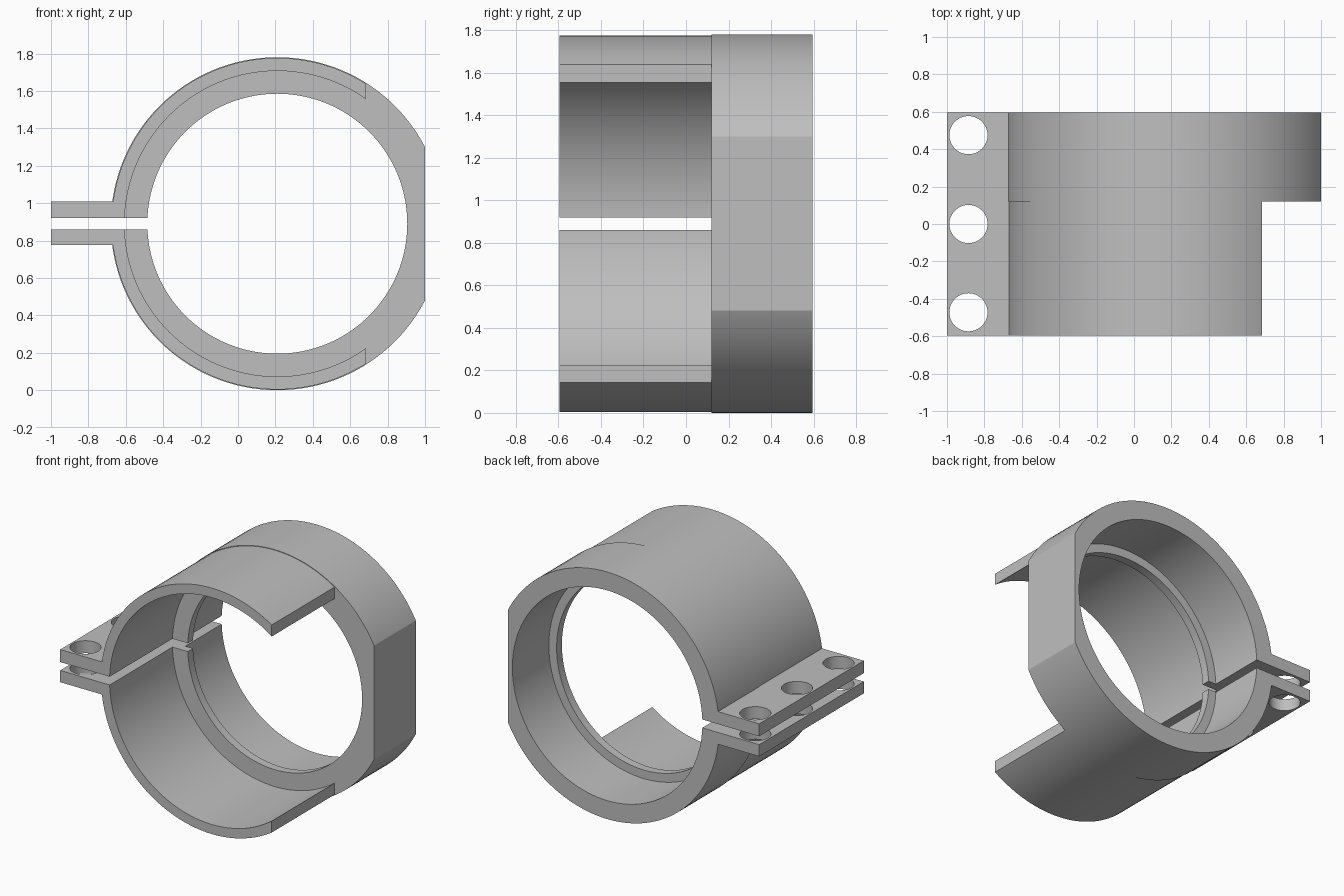
import bpy, bmesh
from math import cos, sin, pi, radians

cube = bpy.data.objects.get("Cube")
if cube:
    bpy.data.objects.remove(cube, do_unlink=True)

CX, CZ = 0.21, 0.89        # bore axis, running along y
FRONT, BACK, STEP = -0.595, 0.595, 0.12
SEGMENTS = 128

grey = bpy.data.materials.new("plain grey")
grey.use_nodes = True
colour = (0.52, 0.52, 0.52, 1)
grey.diffuse_color = colour
grey.node_tree.nodes["Principled BSDF"].inputs["Base Color"].default_value = colour


def finish(name, bm):
    bmesh.ops.recalc_face_normals(bm, faces=bm.faces)
    mesh = bpy.data.meshes.new(name)
    bm.to_mesh(mesh)
    bm.free()
    mesh.materials.append(grey)
    obj = bpy.data.objects.new(name, mesh)
    bpy.context.collection.objects.link(obj)
    return obj


def box(name, low, high):
    bm = bmesh.new()
    bmesh.ops.create_cube(bm, size=1)
    for v in bm.verts:
        v.co = [(a + b) / 2 + c * (b - a) for a, b, c in zip(low, high, v.co)]
    return finish(name, bm)


def lathe(name, profile):
    """Revolve a closed (radius, y) profile about the bore axis."""
    bm = bmesh.new()
    rings = []
    for i in range(SEGMENTS):
        a = 2 * pi * i / SEGMENTS
        rings.append([bm.verts.new((CX + r * cos(a), y, CZ + r * sin(a)))
                      for r, y in profile])
    n = len(profile)
    for i, ring in enumerate(rings):
        after = rings[(i + 1) % SEGMENTS]
        for j in range(n):
            k = (j + 1) % n
            bm.faces.new((ring[j], ring[k], after[k], after[j]))
    return finish(name, bm)


def combine(target, tool, operation):
    mod = target.modifiers.new(operation, 'BOOLEAN')
    mod.operation, mod.solver, mod.object = operation, 'EXACT', tool
    tool.hide_render = True
    bpy.context.view_layer.objects.active = target
    bpy.ops.object.modifier_apply(modifier=mod.name)
    bpy.data.objects.remove(tool, do_unlink=True)


# Stepped clamp ring: thin front sleeve, inner lip, thicker rear sleeve
clamp = lathe("clamp_ring", [
    (0.886, FRONT), (0.886, STEP), (0.89, STEP), (0.89, BACK),
    (0.757, BACK), (0.757, STEP + 0.06), (0.695, STEP + 0.06),
    (0.695, STEP), (0.817, STEP), (0.817, FRONT)])

# Side opening in the front sleeve and flat on the rear sleeve
combine(clamp, box("opening_cutter", (0.685, -1, -1), (2, STEP, 3)), 'DIFFERENCE')
combine(clamp, box("flat_cutter", (1, -1, -1), (2, 1, 3)), 'DIFFERENCE')

# Clamping flange, split into two ears by the slit
combine(clamp, box("flange", (-1, FRONT, 0.775), (-0.635, BACK, 1.01)), 'UNION')
combine(clamp, box("slit_cutter", (-2, -1, CZ - 0.03), (-0.3, 1, CZ + 0.03)), 'DIFFERENCE')

# Bolt holes through both ears
for y in (-0.472, 0, 0.475):
    bm = bmesh.new()
    bmesh.ops.create_cone(bm, cap_ends=True, segments=48,
                          radius1=0.102, radius2=0.102, depth=1)
    bmesh.ops.translate(bm, verts=bm.verts, vec=(-0.885, y, CZ))
    combine(clamp, finish("bolt_hole_cutter", bm), 'DIFFERENCE')

# Smooth curved walls, keep edges sharp
bpy.ops.object.select_all(action='DESELECT')
clamp.select_set(True)
bpy.context.view_layer.objects.active = clamp
bpy.ops.object.shade_smooth_by_angle(angle=radians(25))
